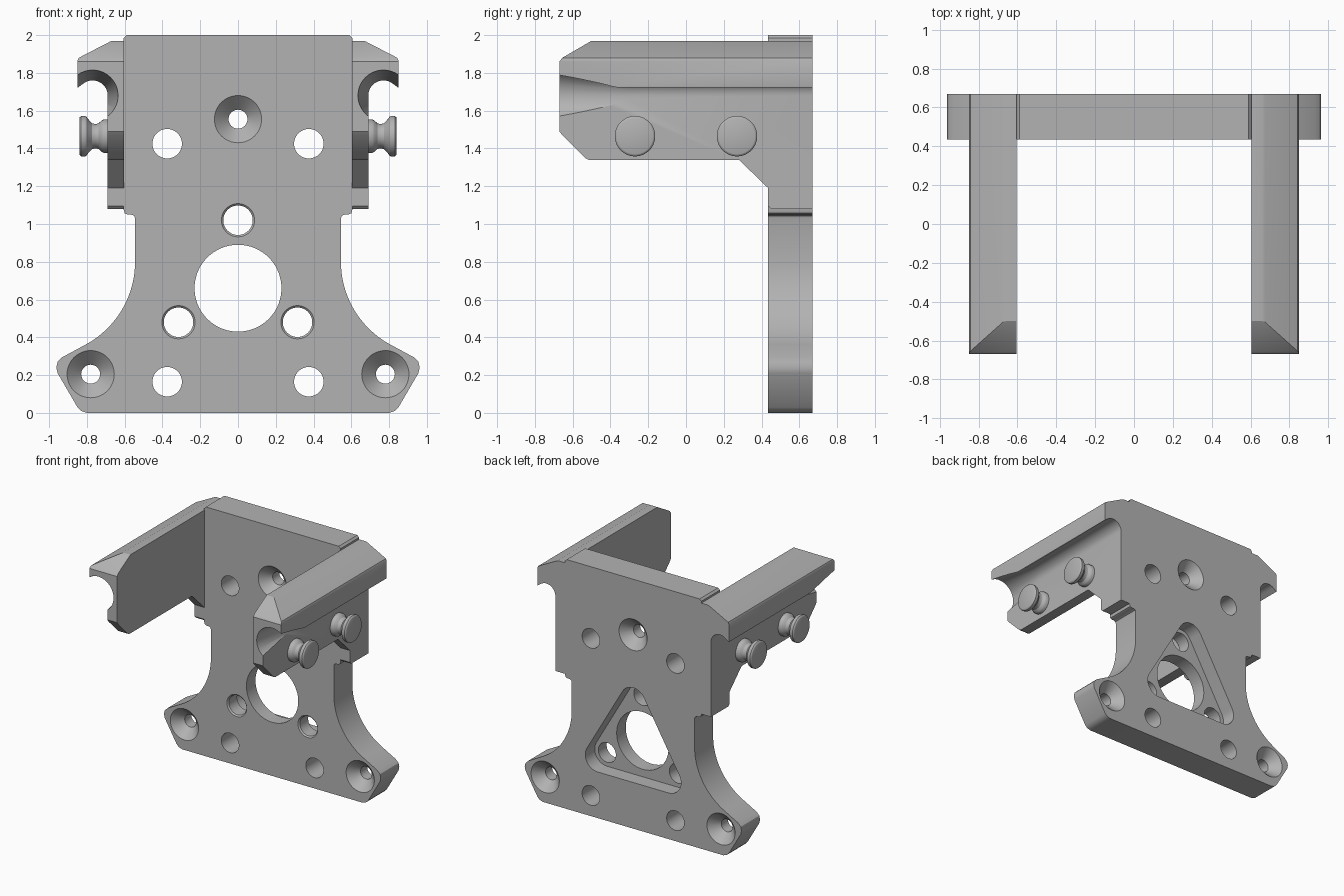
import bpy, bmesh
from math import sin, cos, radians, pi
from mathutils import Vector

cube = bpy.data.objects.get("Cube")
if cube:
    bpy.data.objects.remove(cube, do_unlink=True)

GREY = (0.45, 0.45, 0.45, 1)
metal = bpy.data.materials.new("plain grey")
metal.use_nodes = True
metal.diffuse_color = GREY
metal.node_tree.nodes["Principled BSDF"].inputs["Base Color"].default_value = GREY

FRONT, BACK = 0.435, 0.67


def loft(name, rings):
    """Capped solid through a list of rings of 3D points."""
    bm = bmesh.new()
    rows = [[bm.verts.new(p) for p in ring] for ring in rings]
    n = len(rows[0])
    for a, b in zip(rows, rows[1:]):
        for i in range(n):
            bm.faces.new((a[i], a[(i + 1) % n], b[(i + 1) % n], b[i]))
    bm.faces.new(rows[0])
    bm.faces.new(rows[-1])
    bmesh.ops.recalc_face_normals(bm, faces=bm.faces)
    mesh = bpy.data.meshes.new(name)
    bm.to_mesh(mesh)
    bm.free()
    mesh.materials.append(metal)
    ob = bpy.data.objects.new(name, mesh)
    bpy.context.collection.objects.link(ob)
    return ob


def place(axis, along, u, v):
    return Vector((along, u, v)) if axis == "x" else Vector((u, along, v))


def prism(name, outline, axis, lo, hi):
    return loft(name, [[place(axis, t, u, v) for u, v in outline] for t in (lo, hi)])


def arc(u, v, r, start, end, steps):
    angles = [radians(start + (end - start) * i / steps) for i in range(steps + 1)]
    return [(u + r * cos(a), v + r * sin(a)) for a in angles]


def lathe(name, centre, profile, axis, n=48):
    """Round solid along an axis, profile = (position, radius) pairs."""
    u, v = centre
    ring = lambda r: [(u + r * cos(2 * pi * i / n), v + r * sin(2 * pi * i / n)) for i in range(n)]
    return loft(name, [[place(axis, t, *p) for p in ring(r)] for t, r in profile])


def activate(ob):
    bpy.ops.object.select_all(action="DESELECT")
    ob.select_set(True)
    bpy.context.view_layer.objects.active = ob


def combine(ob, tool, operation="DIFFERENCE"):
    mod = ob.modifiers.new("cut", "BOOLEAN")
    mod.operation, mod.object, mod.solver = operation, tool, "EXACT"
    activate(ob)
    bpy.ops.object.modifier_apply(modifier=mod.name)
    bpy.data.objects.remove(tool, do_unlink=True)


def finish(ob, mirror=False):
    activate(ob)
    if mirror:
        ob.modifiers.new("mirror", "MIRROR")
        bpy.ops.object.modifier_apply(modifier="mirror")
    bpy.ops.object.shade_smooth_by_angle(angle=radians(28))


# Back plate: wide foot, curved waist, square head
half = [(0.8, 0), (0.83, 0.01), (0.85, 0.03), (0.955, 0.21), (0.962, 0.24), (0.955, 0.27), (0.93, 0.295)]
half += arc(1.043, 0.8, 0.498, 242, 180, 20)
half += [(0.545, 1.03), (0.55, 1.043), (0.565, 1.05), (0.585, 1.05), (0.6, 1.057),
         (0.605, 1.075), (0.605, 1.985), (0.59, 2.0)]
plate = prism("back_plate", half + [(-x, z) for x, z in reversed(half)], "y", FRONT, BACK)

# Triangular pocket in the rear face
pocket = (arc(0, 1.02, 0.11, 150, 30, 10) + arc(0.315, 0.48, 0.11, 30, -90, 10)
          + arc(-0.315, 0.48, 0.11, 270, 150, 10))
combine(plate, prism("pocket_cutter", pocket, "y", BACK - 0.12, BACK + 0.1))

# Straight holes
through = lambda r: [(FRONT - 0.1, r), (BACK + 0.1, r)]
combine(plate, lathe("bore_cutter", (0, 0.66), through(0.23), "y", 72))
for x in (-0.375, 0.375):
    for z in (0.165, 1.425):
        combine(plate, lathe("hole_cutter", (x, z), through(0.078), "y"))

# Chamfered holes around the bore
for c in ((0, 1.02), (0.315, 0.48), (-0.315, 0.48)):
    combine(plate, lathe("chamfer_cutter", c, [(FRONT - 0.01, 0.098), (FRONT + 0.01, 0.078),
                                               (BACK + 0.1, 0.078)], "y"))

# Screw holes countersunk on both faces
for c in ((0, 1.555), (0.78, 0.205), (-0.78, 0.205)):
    sink = [(FRONT - 0.01, 0.135), (FRONT + 0.075, 0.05), (BACK - 0.075, 0.05), (BACK + 0.01, 0.135)]
    combine(plate, lathe("screw_cutter", c, sink, "y"))
finish(plate)

# Side arms: side silhouette intersected with the hooked cross-section
side = [(BACK, 1.08), (BACK, 2.1), (-0.28, 2.1), (-0.5, 1.97), (-0.655, 1.88), (-0.67, 1.86),
        (-0.67, 1.49), (-0.655, 1.47), (-0.535, 1.35), (-0.515, 1.34), (0.28, 1.34), (0.435, 1.19),
        (0.435, 1.095), (0.45, 1.08)]
section = [(0.604, 1.0), (0.69, 1.0)] + arc(0.77, 1.68, 0.08, 180, 55, 16)
section += [(0.848, 1.722), (0.85, 1.73), (0.85, 1.865), (0.843, 1.88), (0.675, 1.967),
            (0.66, 1.97), (0.604, 1.97)]
arms = prism("side_arms", side, "x", 0.5, 1.0)
combine(arms, prism("section", section, "y", -0.8, 0.8), "INTERSECT")

# Flared mouth at the front of the hook
combine(arms, lathe("mouth_cutter", (0.77, 1.68), [(-0.737, 0.145), (-0.67, 0.135), (-0.29, 0.0785)], "y", 64))
finish(arms, mirror=True)

# Grooved knobs on the outer arm faces
knob = [(0.68, 0.088), (0.712, 0.088), (0.722, 0.083), (0.738, 0.068), (0.755, 0.064), (0.772, 0.068),
        (0.793, 0.09), (0.803, 0.104), (0.81, 0.107), (0.83, 0.107), (0.838, 0.1), (0.84, 0.095)]
for label, y in (("front", -0.27), ("rear", 0.27)):
    finish(lathe(label + "_knobs", (y, 1.465), knob, "x"), mirror=True)
